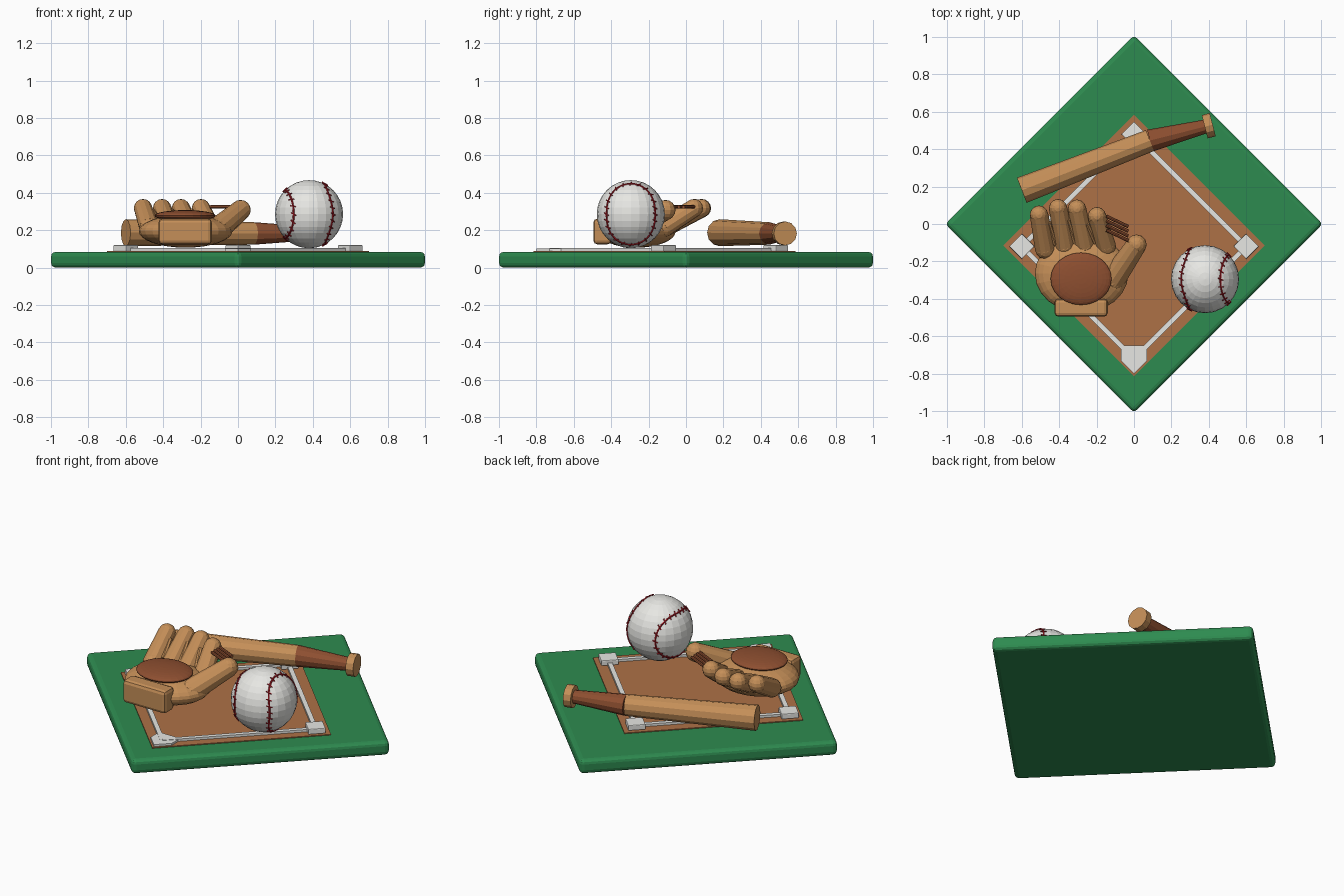
import bpy, bmesh, math
from mathutils import Vector, Matrix

if "Cube" in bpy.data.objects:
    bpy.data.objects.remove(bpy.data.objects["Cube"])


def material(name, color):
    m = bpy.data.materials.new(name)
    m.diffuse_color = (*color, 1)
    m.use_nodes = True
    m.node_tree.nodes["Principled BSDF"].inputs["Base Color"].default_value = m.diffuse_color
    return m


GREEN = material("grass green", (0.027, 0.258, 0.080))
DIRT = material("dirt brown", (0.42, 0.165, 0.062))
WHITE = material("chalk white", (0.82, 0.82, 0.79))
TAN = material("tan leather and wood", (0.56, 0.275, 0.098))
DARK = material("dark brown", (0.27, 0.078, 0.030))
RED = material("stitch red", (0.44, 0.013, 0.021))


def finish(name, bm, mat, bevel=0, segments=2):
    bmesh.ops.recalc_face_normals(bm, faces=bm.faces)
    me = bpy.data.meshes.new(name)
    bm.to_mesh(me)
    bm.free()
    me.materials.append(mat)
    ob = bpy.data.objects.new(name, me)
    bpy.context.collection.objects.link(ob)
    if bevel:
        mod = ob.modifiers.new("bevel", "BEVEL")
        mod.width, mod.segments = bevel, segments
    return ob


def prism(name, outline, z0, z1, mat, bevel=0, segments=2):
    """Extrude a flat outline from z0 to z1."""
    bm = bmesh.new()
    face = bm.faces.new([bm.verts.new((x, y, z0)) for x, y in outline])
    new = bmesh.ops.extrude_face_region(bm, geom=[face])["geom"]
    top = [v for v in new if isinstance(v, bmesh.types.BMVert)]
    bmesh.ops.translate(bm, verts=top, vec=(0, 0, z1 - z0))
    return finish(name, bm, mat, bevel, segments)


def diamond(cx, cy, r):
    return [(cx, cy - r), (cx + r, cy), (cx, cy + r), (cx - r, cy)]


def add_cone(bm, a, b, ra, rb, sides=12):
    a, b = Vector(a), Vector(b)
    d = b - a
    mat = Matrix.Translation((a + b) / 2) @ d.to_track_quat("Z", "Y").to_matrix().to_4x4()
    bmesh.ops.create_cone(bm, cap_ends=True, segments=sides, radius1=ra,
                          radius2=rb, depth=d.length, matrix=mat)


def add_ball(bm, c, r, u=12, v=8):
    r = r if isinstance(r, tuple) else (r, r, r)
    bmesh.ops.create_uvsphere(bm, u_segments=u, v_segments=v, radius=1,
                              matrix=Matrix.Translation(c) @ Matrix.Diagonal((*r, 1)))


def rod(name, a, b, ra, rb, mat, sides=12):
    bm = bmesh.new()
    add_cone(bm, a, b, ra, rb, sides)
    return finish(name, bm, mat)


def ellipsoid(name, c, r, mat, u=24, v=16):
    bm = bmesh.new()
    add_ball(bm, c, r, u, v)
    return finish(name, bm, mat)


def capsule(name, a, b, ra, rb, mat):
    """Round-ended limb for fingers and thumb."""
    bm = bmesh.new()
    add_cone(bm, a, b, ra, rb)
    add_ball(bm, a, ra)
    add_ball(bm, b, rb)
    return finish(name, bm, mat)


# Field: grass board and dirt infield
prism("grass_board", diamond(0, 0, 1.01), 0, 0.085, GREEN, 0.025, 3)
prism("dirt_infield", diamond(0, -0.115, 0.70), 0.08, 0.090, DIRT)

# Bases, home plate and chalk lines
corners = [(0, -0.72), (0.6, -0.12), (0, 0.48), (-0.6, -0.12)]
for i, (x, y) in enumerate(corners):
    x2, y2 = corners[(i + 1) % 4]
    w = Vector((y - y2, x2 - x)).normalized() * 0.013
    prism("chalk_line", [(x + w.x, y + w.y), (x - w.x, y - w.y),
                         (x2 - w.x, y2 - w.y), (x2 + w.x, y2 + w.y)],
          0.088, 0.104, WHITE)
    if i:
        prism("base", diamond(x, y, 0.068), 0.088, 0.121, WHITE, 0.005)
prism("home_plate", [(0, -0.80), (0.07, -0.73), (0.07, -0.65), (-0.07, -0.65),
                     (-0.07, -0.73)], 0.088, 0.102, WHITE)

# Bat: barrel, grip and knob
neck = (0.085, 0.446, 0.183)
rod("bat_barrel", (-0.60, 0.18, 0.187), neck, 0.072, 0.060, TAN)
rod("bat_grip", neck, (0.385, 0.522, 0.183), 0.060, 0.037, DARK)
rod("bat_knob", (0.378, 0.520, 0.183), (0.421, 0.531, 0.183), 0.064, 0.064, TAN)

# Ball with two wavy seam loops and cross stitches
center, R = Vector((0.38, -0.295, 0.286)), 0.182
ellipsoid("ball", center, R, WHITE)


def seam_point(side, t, r=R):
    x = side * 0.105 + 0.023 * math.cos(2 * t)
    h = math.sqrt(r * r - x * x)
    return center + Vector((x, h * math.cos(t), h * math.sin(t)))


for side in (-1, 1):
    bm = bmesh.new()
    n = 48
    for i in range(n):
        t, step = math.tau * i / n, math.tau / n
        p, q = seam_point(side, t), seam_point(side, t + step)
        add_cone(bm, p, q, 0.005, 0.005, 6)
        if i % 2 == 0:
            out = (p - center).normalized()
            along = (q - p).normalized()
            tick = out.cross(along) * 0.015 + along * 0.006
            lift = out * 0.002
            add_cone(bm, p + lift - tick, p + lift + tick, 0.0035, 0.0035, 5)
    finish("ball_seam", bm, RED)

# Glove: palm, pocket and cuff
ellipsoid("glove_palm", (-0.28, -0.265, 0.195), (0.25, 0.21, 0.088), TAN)
ellipsoid("glove_pocket", (-0.283, -0.293, 0.278), (0.163, 0.140, 0.030), DARK)
prism("glove_cuff", [(-0.425, -0.495), (-0.14, -0.495), (-0.14, -0.40),
                     (-0.425, -0.40)], 0.125, 0.262, TAN, 0.02)

# Fingers: root x, root y, tip x, tip y
fingers = [(-0.475, -0.135, -0.508, 0.050), (-0.368, -0.12, -0.406, 0.085),
           (-0.262, -0.12, -0.305, 0.082), (-0.150, -0.12, -0.198, 0.042)]
for x0, y0, x1, y1 in fingers:
    capsule("glove_finger", (x0, y0, 0.215), (x1, y1, 0.318), 0.054, 0.049, TAN)
# Narrow leather strips between the fingers
for f, g in zip(fingers, fingers[1:]):
    x0, y0, x1, y1 = [(p + q) / 2 for p, q in zip(f, g)]
    rod("finger_strip", (x0, y0 + 0.02, 0.24), (x1, y1 - 0.06, 0.305),
        0.014, 0.014, TAN, 8)

# Thumb and the laces joining it to the last finger
capsule("glove_thumb", (-0.115, -0.30, 0.200), (0.014, -0.11, 0.308), 0.066, 0.054, TAN)
for i in range(4):
    y = 0.042 - 0.025 * i
    rod("web_lace", (-0.148, y, 0.325), (-0.03, y - 0.056, 0.325),
        0.009, 0.009, DARK, 8)
